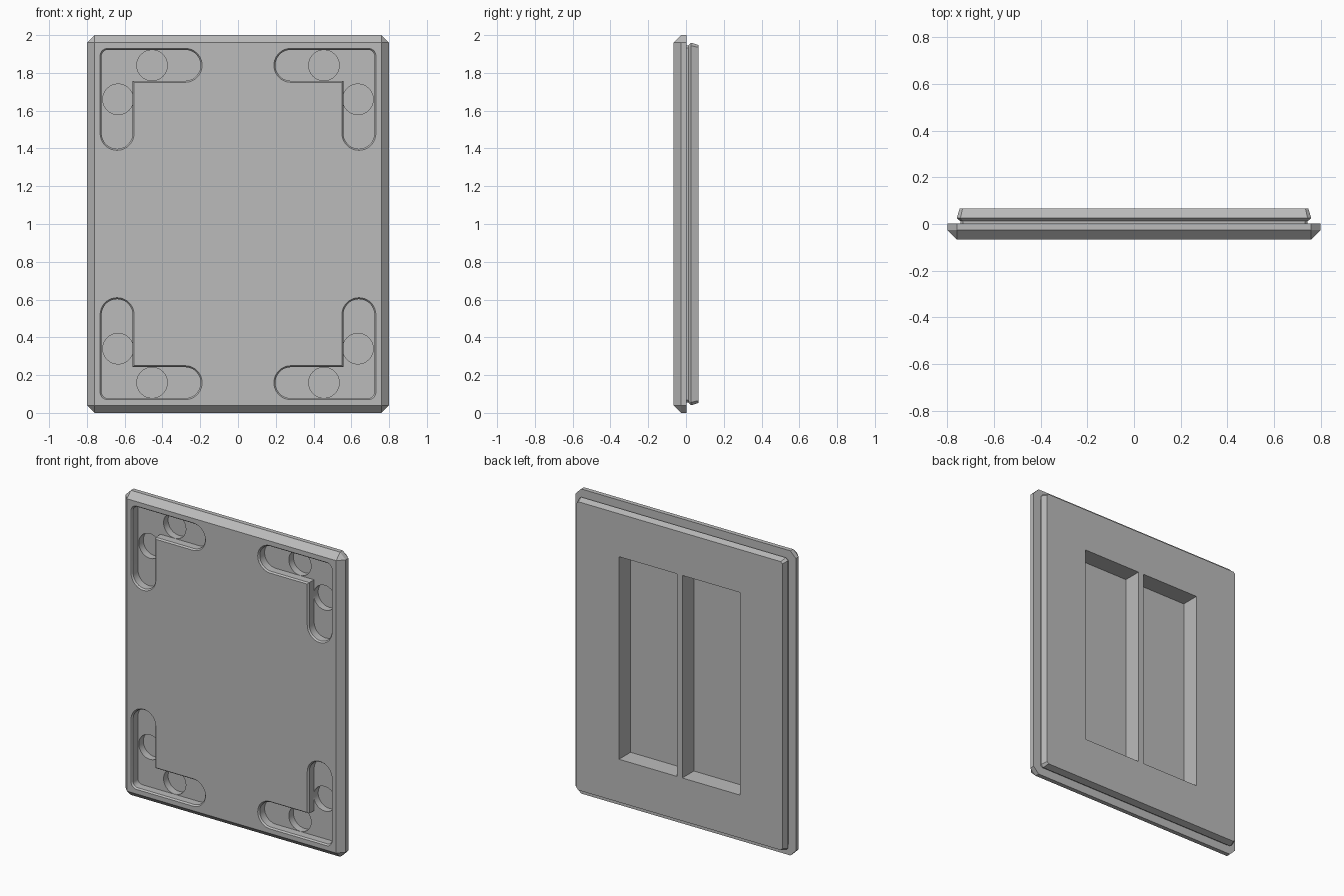
import bpy, bmesh
from math import sin, cos, radians

cube = bpy.data.objects.get("Cube")
if cube:
    bpy.data.objects.remove(cube, do_unlink=True)

MID_Z = 1.0  # panel centre height

grey = bpy.data.materials.new("plain grey")
grey.use_nodes = True
grey.diffuse_color = (0.5, 0.5, 0.5, 1)
grey.node_tree.nodes["Principled BSDF"].inputs["Base Color"].default_value = (0.5, 0.5, 0.5, 1)


def loft(bm, rings, sx=1, sz=1):
    """Skin a closed solid through (depth, outline) rings, mirrored by sx and sz."""
    loops = [[bm.verts.new((sx * x, y, MID_Z + sz * z)) for x, z in pts] for y, pts in rings]
    n = len(loops[0])
    for a, b in zip(loops, loops[1:]):
        for i in range(n):
            j = (i + 1) % n
            bm.faces.new((a[i], a[j], b[j], b[i]))
    bm.faces.new(loops[0])
    bm.faces.new(loops[-1])


def make_object(name, bm):
    bmesh.ops.remove_doubles(bm, verts=bm.verts, dist=0.0005)
    bmesh.ops.recalc_face_normals(bm, faces=bm.faces)
    mesh = bpy.data.meshes.new(name)
    bm.to_mesh(mesh)
    bm.free()
    mesh.materials.append(grey)
    obj = bpy.data.objects.new(name, mesh)
    bpy.context.collection.objects.link(obj)
    return obj


def clipped_rect(hx, hz, c):
    """Rectangle outline with clipped corners."""
    return [(hx, -hz + c), (hx, hz - c), (hx - c, hz), (-hx + c, hz),
            (-hx, hz - c), (-hx, -hz + c), (-hx + c, -hz), (hx - c, -hz)]


def arc(cx, cz, r, start, end, steps):
    angles = [radians(start + (end - start) * i / steps) for i in range(steps + 1)]
    return [(cx + r * cos(a), cz + r * sin(a)) for a in angles]


def slot_outline(inset):
    """L-shaped slot with round ends, in the upper +x corner."""
    r = 0.09 - inset
    return (arc(0.64, 0.48, r, 180, 360, 18)
            + arc(0.69, 0.89, 0.04 - inset, 0, 90, 8)
            + arc(0.28, 0.84, r, 90, 270, 18)
            + [(0.55 + inset, 0.75 + inset)])


# Panel body: chamfered front slab, neck groove and tapered back plate
bm = bmesh.new()
sections = [(-0.067, 0.76, 0), (-0.026, 0.80, 0.04), (0.003, 0.80, 0.04),
            (0.003, 0.745, 0.012), (0.012, 0.745, 0.012),
            (0.026, 0.76, 0.016), (0.067, 0.747, 0.012)]
loft(bm, [(y, clipped_rect(h, h + 0.2, c)) for y, h, c in sections])
panel = make_object("panel", bm)

# Cutters: corner slots, magnet holes and back pockets
slots, holes, pockets = bmesh.new(), bmesh.new(), bmesh.new()
pocket = [(0.02, -0.665), (0.44, -0.665), (0.44, 0.665), (0.02, 0.665)]
for sx in (-1, 1):
    loft(pockets, [(-0.053, pocket), (0.1, pocket)], sx)
    for sz in (-1, 1):
        loft(slots, [(-0.08, slot_outline(0)), (-0.067, slot_outline(0)),
                     (-0.057, slot_outline(0.008)), (-0.007, slot_outline(0.008))], sx, sz)
        for cx, cz in ((0.635, 0.66), (0.455, 0.84)):
            disc = arc(cx, cz, 0.081, 0, 348.75, 31)
            loft(holes, [(-0.02, disc), (0.04, disc)], sx, sz)

cutters = [make_object("slot_cutter", slots), make_object("hole_cutter", holes),
           make_object("pocket_cutter", pockets)]
for cutter in cutters:
    cutter.hide_render = True
    cut = panel.modifiers.new(cutter.name, "BOOLEAN")
    cut.operation = "DIFFERENCE"
    cut.solver = "EXACT"
    cut.object = cutter

# Bake the cuts and drop the cutters
bpy.context.view_layer.update()
graph = bpy.context.evaluated_depsgraph_get()
finished = bpy.data.meshes.new_from_object(panel.evaluated_get(graph))
panel.modifiers.clear()
panel.data = finished
for cutter in cutters:
    bpy.data.objects.remove(cutter, do_unlink=True)

# Smooth the round walls, keep the edges crisp
bpy.ops.object.select_all(action="DESELECT")
panel.select_set(True)
bpy.context.view_layer.objects.active = panel
bpy.ops.object.shade_smooth_by_angle(angle=radians(15))
